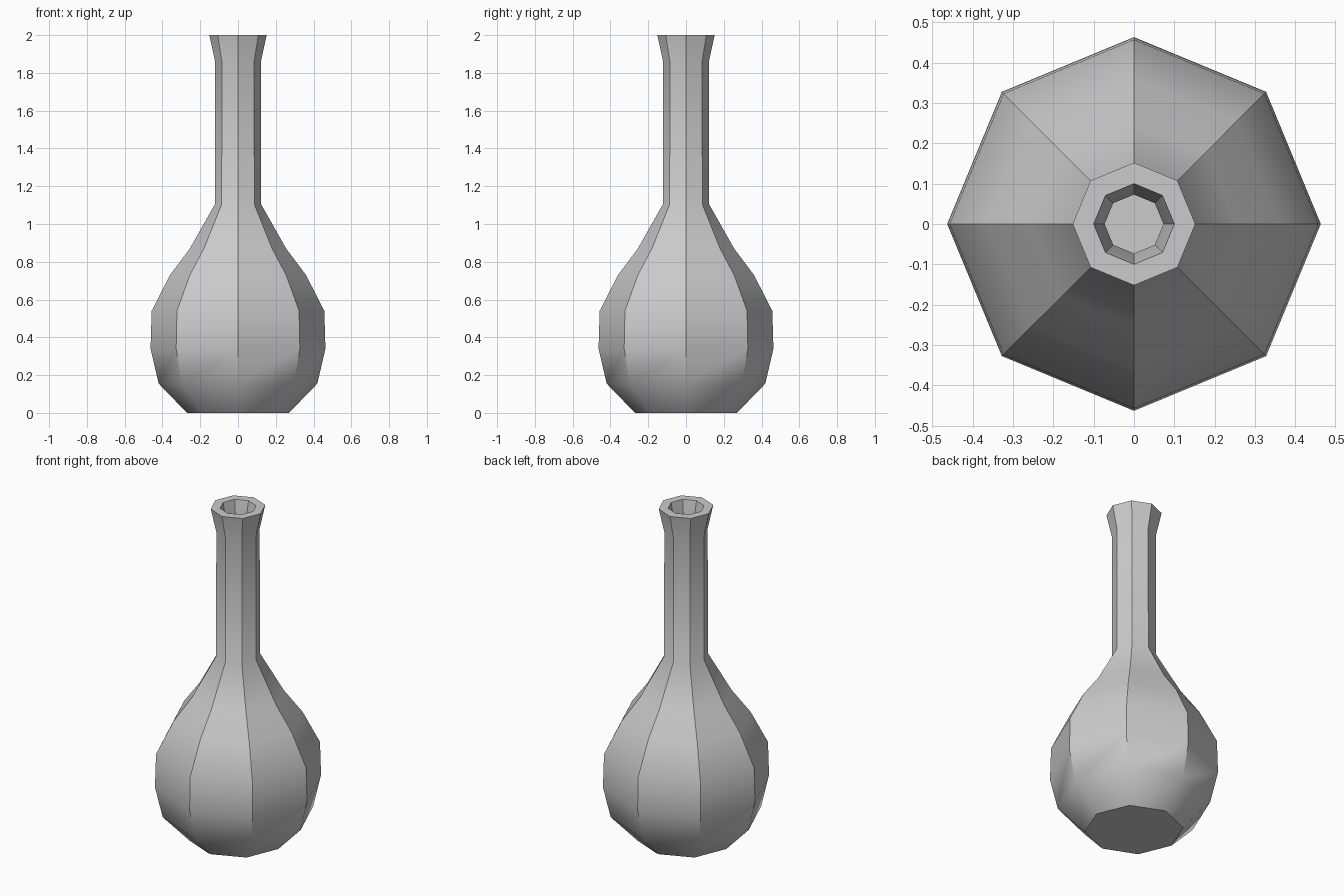
import bpy, bmesh
from math import cos, sin, tau, radians

if "Cube" in bpy.data.objects:
    bpy.data.objects.remove(bpy.data.objects["Cube"])

SIDES = 8

# Profile (radius, height): outside going up, over the lip, inside going down
OUTER = [(0.27, 0.0), (0.42, 0.155), (0.463, 0.34), (0.457, 0.54), (0.36, 0.73),
         (0.255, 0.87), (0.122, 1.105), (0.121, 1.86), (0.152, 2.0)]
INNER = [(0.10, 2.0), (0.073, 1.86), (0.073, 1.09), (0.212, 0.84), (0.322, 0.70),
         (0.407, 0.525), (0.413, 0.345), (0.376, 0.185), (0.245, 0.05)]


def lathe(name, profile):
    """Spin a profile round z and cap both ends."""
    bm = bmesh.new()
    rings = [[bm.verts.new((r * cos(tau * i / SIDES), r * sin(tau * i / SIDES), z))
              for i in range(SIDES)] for r, z in profile]
    for a, b in zip(rings, rings[1:]):
        for i in range(SIDES):
            j = (i + 1) % SIDES
            bm.faces.new((a[i], a[j], b[j], b[i]))
    bm.faces.new(rings[0][::-1])
    bm.faces.new(rings[-1])
    bmesh.ops.recalc_face_normals(bm, faces=bm.faces)
    mesh = bpy.data.meshes.new(name)
    bm.to_mesh(mesh)
    bm.free()
    obj = bpy.data.objects.new(name, mesh)
    bpy.context.collection.objects.link(obj)
    return obj


# Hollow eight-sided bottle
bottle = lathe("bottle", OUTER + INNER)
bpy.context.view_layer.objects.active = bottle
bottle.select_set(True)
bpy.ops.object.shade_smooth_by_angle(angle=radians(35))
